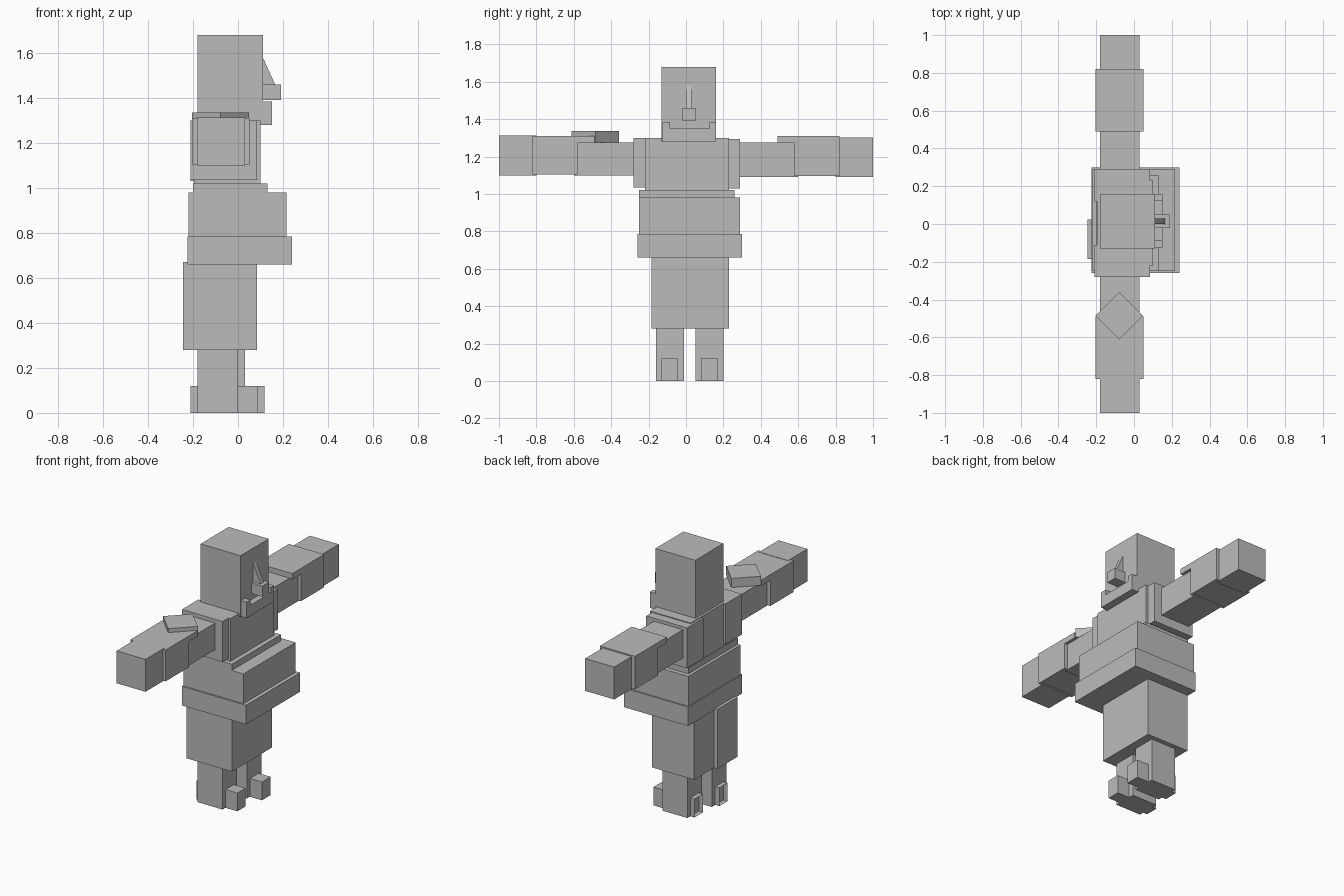
import bpy, bmesh, math

cube = bpy.data.objects.get("Cube")
if cube:
    bpy.data.objects.remove(cube, do_unlink=True)

grey = bpy.data.materials.new("plain grey")
grey.use_nodes = True
colour = (0.5, 0.5, 0.5, 1)
grey.diffuse_color = colour
grey.node_tree.nodes["Principled BSDF"].inputs["Base Color"].default_value = colour


def finish(name, bm):
    mesh = bpy.data.meshes.new(name)
    bm.to_mesh(mesh)
    bm.free()
    mesh.materials.append(grey)
    obj = bpy.data.objects.new(name, mesh)
    bpy.context.collection.objects.link(obj)
    return obj


def box(name, x, y, z, open_back=False):
    """Box between the given (low, high) ranges, optionally open towards -x."""
    bm = bmesh.new()
    bmesh.ops.create_cube(bm, size=1)
    for v in bm.verts:
        v.co = [r[0] + (c + 0.5) * (r[1] - r[0]) for c, r in zip(v.co, (x, y, z))]
    if open_back:
        bm.normal_update()
        back = [f for f in bm.faces if f.normal.x < -0.9]
        bmesh.ops.delete(bm, geom=back, context='FACES_ONLY')
    return finish(name, bm)


def prism(name, points, vector):
    """Extrude a flat outline along a vector."""
    bm = bmesh.new()
    face = bm.faces.new([bm.verts.new(p) for p in points])
    new = bmesh.ops.extrude_face_region(bm, geom=[face], use_keep_orig=True)["geom"]
    bmesh.ops.translate(bm, vec=vector, verts=[g for g in new if isinstance(g, bmesh.types.BMVert)])
    bmesh.ops.recalc_face_normals(bm, faces=bm.faces)
    return finish(name, bm)


# Head, nose and chin piece (the figure faces +x)
box("head", (-0.18, 0.11), (-0.13, 0.16), (1.28, 1.68))
box("nose", (0.11, 0.19), (-0.02, 0.05), (1.39, 1.46))
prism("nose_bridge", [(0.11, 0, 1.58), (0.11, 0, 1.46), (0.165, 0, 1.46)], (0, 0.03, 0))
box("chin", (0.11, 0.15), (-0.125, 0.16), (1.28, 1.35))
box("chin_corner_right", (0.11, 0.15), (-0.125, -0.085), (1.35, 1.385))
box("chin_corner_left", (0.11, 0.15), (0.125, 0.16), (1.35, 1.385))

# Torso with a vest panel on each side
box("chest", (-0.195, 0.10), (-0.22, 0.23), (1.02, 1.30))
box("vest_right", (-0.21, 0.085), (-0.28, -0.11), (1.035, 1.30))
box("vest_left", (-0.21, 0.085), (0.12, 0.29), (1.03, 1.295))
box("waist", (-0.20, 0.13), (-0.25, 0.26), (0.98, 1.02))
box("belly", (-0.22, 0.215), (-0.25, 0.29), (0.785, 0.98))
box("belt", (-0.225, 0.24), (-0.26, 0.30), (0.66, 0.785))

# Trousers
box("trousers_right", (-0.245, 0.085), (-0.185, 0.025), (0.28, 0.67))
box("trousers_left", (-0.22, 0.085), (0.025, 0.23), (0.28, 0.665))

# Legs and feet, the left pair set slightly further forward
for side, dx, leg_y, foot_y in (("right", 0, (-0.16, -0.01), (-0.13, -0.045)),
                                ("left", 0.03, (0.05, 0.20), (0.08, 0.17))):
    box("leg_" + side, (-0.18 + dx, dx), leg_y, (0, 0.30))
    box("foot_" + side, (-0.21 + dx, 0.087 + dx), foot_y, (0, 0.12), open_back=True)

# Arms: upper arm, sleeve, overhanging cuff top and hand
for side, s, low, high in (("right", -1, 1.10, 1.312), ("left", 1, 1.09, 1.302)):
    def span(a, b):
        return tuple(sorted((s * a, s * b)))
    box("upper_arm_" + side, (-0.18, 0.03), span(0.25, 0.60), (low, 1.275))
    box("sleeve_" + side, (-0.205, 0.05), span(0.58, 0.82), (low + 0.005, 1.28))
    box("sleeve_top_" + side, (-0.205, 0.05), span(0.49, 0.82), (1.273, 1.31))
    box("hand_" + side, (-0.18, 0.03), span(0.80, 1.0), (low, high))

# Diamond pad lying on the right elbow
corners = [(-0.078 + 0.126 * math.cos(a * math.pi / 2),
            -0.485 + 0.126 * math.sin(a * math.pi / 2), 1.276) for a in range(4)]
prism("elbow_pad", corners, (0, 0, 0.06))
